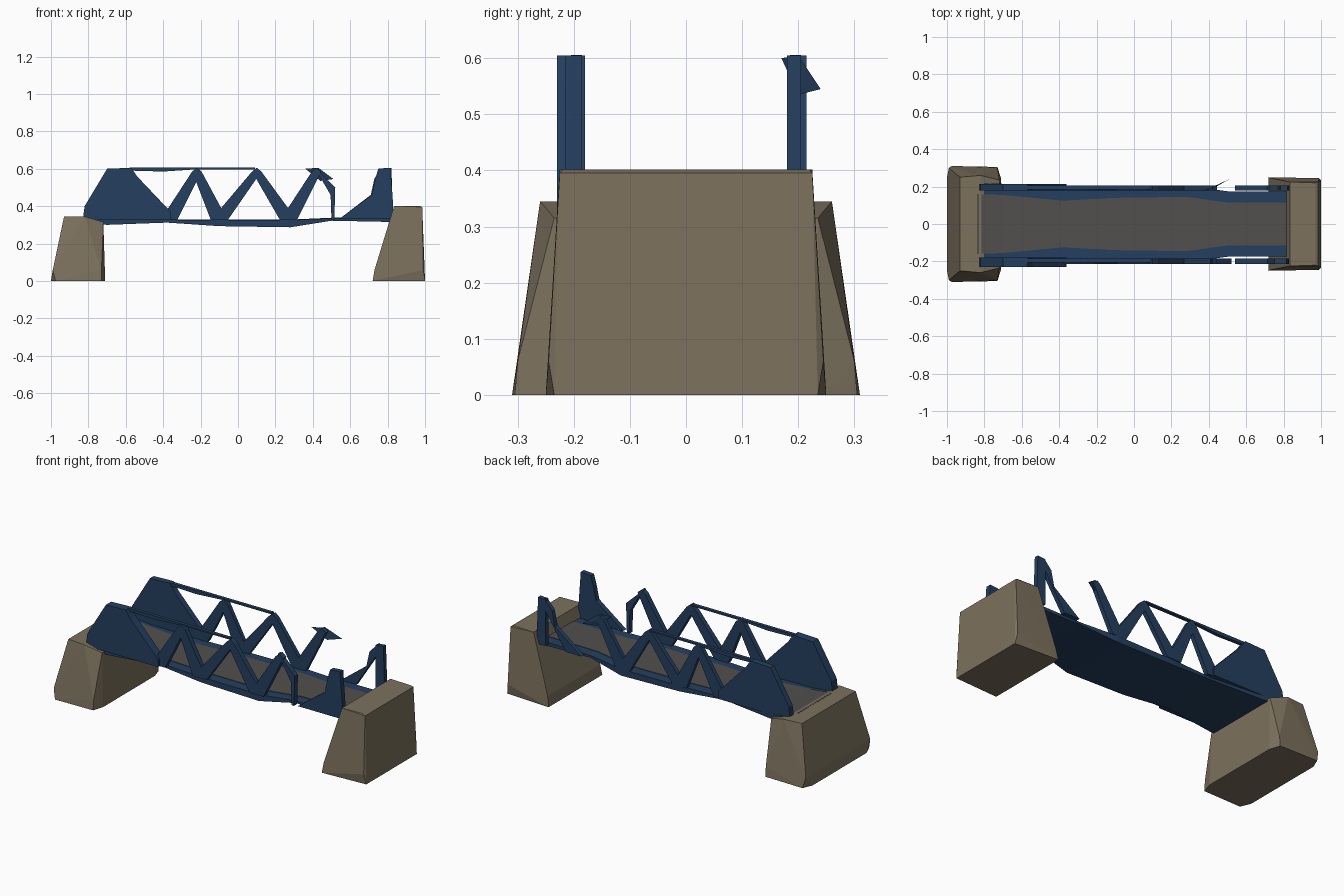
import bpy, bmesh

if "Cube" in bpy.data.objects:
    bpy.data.objects.remove(bpy.data.objects["Cube"])


def material(name, rgb):
    m = bpy.data.materials.new(name)
    m.diffuse_color = (*rgb, 1)
    m.use_nodes = True
    m.node_tree.nodes["Principled BSDF"].inputs["Base Color"].default_value = m.diffuse_color
    return m


STONE = material("stone", (0.20, 0.165, 0.11))
STEEL = material("blue_steel", (0.018, 0.05, 0.115))
ROAD = material("roadway", (0.085, 0.08, 0.075))


def finish(name, bm, mat):
    bmesh.ops.recalc_face_normals(bm, faces=bm.faces)
    me = bpy.data.meshes.new(name)
    bm.to_mesh(me)
    bm.free()
    ob = bpy.data.objects.new(name, me)
    ob.data.materials.append(mat)
    bpy.context.collection.objects.link(ob)
    return ob


def hull(name, pts, mat):
    bm = bmesh.new()
    vs = [bm.verts.new(p) for p in pts]
    res = bmesh.ops.convex_hull(bm, input=vs)
    loose = [v for v in bm.verts if not v.link_faces]
    bmesh.ops.delete(bm, geom=loose, context='VERTS')
    return finish(name, bm, mat)


def plates(name, polys, y0, y1, mat):
    """Extrude several x-z polygons between two y positions."""
    bm = bmesh.new()
    for poly in polys:
        f = bm.faces.new([bm.verts.new((x, y0, z)) for x, z in poly])
        ext = bmesh.ops.extrude_face_region(bm, geom=[f])['geom']
        for v in ext:
            if isinstance(v, bmesh.types.BMVert):
                v.co.y = y1
    return finish(name, bm, mat)


def loft(name, stations, mat):
    """Box sections along x: (x, half width, bottom z, top z)."""
    bm = bmesh.new()
    rings = [[bm.verts.new((x, y, z)) for y, z in
              ((-w, b), (w, b), (w, t), (-w, t))] for x, w, b, t in stations]
    for a, b in zip(rings, rings[1:]):
        for i in range(4):
            j = (i + 1) % 4
            bm.faces.new((a[i], a[j], b[j], b[i]))
    bm.faces.new(rings[0])
    bm.faces.new(rings[-1])
    return finish(name, bm, mat)


def member(xb, xt, wb=0.045, wt=0.025):
    """Diagonal between the bottom and top chord."""
    return [(xb - wb, 0.325), (xb + wb, 0.325), (xt + wt, 0.585),
            (xt, 0.605), (xt - wt, 0.585)]


# Stone abutments, tapering upwards
left, right = [], []
for s in (-1, 1):
    left += [(-1.0, s * 0.25, 0), (-0.975, s * 0.31, 0), (-0.73, s * 0.305, 0),
             (-0.71, s * 0.24, 0), (-0.99, s * 0.30, 0.06), (-0.73, s * 0.30, 0.06),
             (-0.93, s * 0.25, 0.345), (-0.82, s * 0.26, 0.345),
             (-0.72, s * 0.235, 0.315)]
    right += [(1.0, s * 0.235, 0), (0.99, s * 0.245, 0.06), (0.72, s * 0.25, 0),
              (0.73, s * 0.245, 0.06), (0.985, s * 0.225, 0.395),
              (0.97, s * 0.22, 0.402), (0.835, s * 0.225, 0.402),
              (0.82, s * 0.225, 0.33)]
hull("left_abutment", left, STONE)
hull("right_abutment", right, STONE)

# Deck and its road surface
deck = [(-0.84, 0.22, 0.31, 0.343), (-0.70, 0.215, 0.30, 0.33),
        (-0.38, 0.185, 0.312, 0.325), (-0.10, 0.20, 0.293, 0.325),
        (0.28, 0.205, 0.287, 0.325), (0.50, 0.175, 0.322, 0.335),
        (0.84, 0.175, 0.315, 0.338)]
loft("deck", deck, STEEL)
loft("road_surface", [(x, w - 0.06, t - 0.005, t + 0.003)
                      for x, w, b, t in deck], ROAD)

# Zigzag trusses on both sides
end_gusset = [(-0.83, 0.325), (-0.82, 0.40), (-0.70, 0.60), (-0.57, 0.605),
              (-0.54, 0.56), (-0.36, 0.37), (-0.36, 0.325)]
web = [member(-0.37, -0.22), member(-0.10, -0.22), member(-0.10, 0.10),
       member(0.27, 0.10), member(0.27, 0.42)]
stub = [(0.41, 0.605), (0.52, 0.50), (0.515, 0.325), (0.50, 0.325), (0.495, 0.46)]
post = [(0.54, 0.33), (0.83, 0.33), (0.83, 0.40), (0.815, 0.605), (0.75, 0.60),
        (0.735, 0.55), (0.715, 0.46)]
frame = [[(0.54, 0.33), (0.64, 0.33), (0.80, 0.58), (0.78, 0.605), (0.73, 0.55),
          (0.71, 0.46)],
         [(0.77, 0.33), (0.83, 0.33), (0.82, 0.605), (0.77, 0.60)]]
plates("front_truss", web + [stub, post], -0.215, -0.185, STEEL)
plates("back_truss", web + frame, 0.18, 0.205, STEEL)
plates("front_end_gusset", [end_gusset], -0.23, -0.18, STEEL)
plates("back_end_gusset", [end_gusset], 0.18, 0.215, STEEL)

# Broken bracing piece and thin top chords
hull("loose_bracing", [(0.36, 0.17, 0.60), (0.43, 0.20, 0.605), (0.51, 0.24, 0.545),
                       (0.44, 0.20, 0.535)], STEEL)
chord = [(-0.58, 0.59), (-0.40, 0.585), (-0.22, 0.597), (0.09, 0.597),
         (0.09, 0.606), (-0.58, 0.606)]
for side, y in (("front", -0.205), ("back", 0.185)):
    plates(side + "_top_chord", [chord], y, y + 0.02, STEEL)
